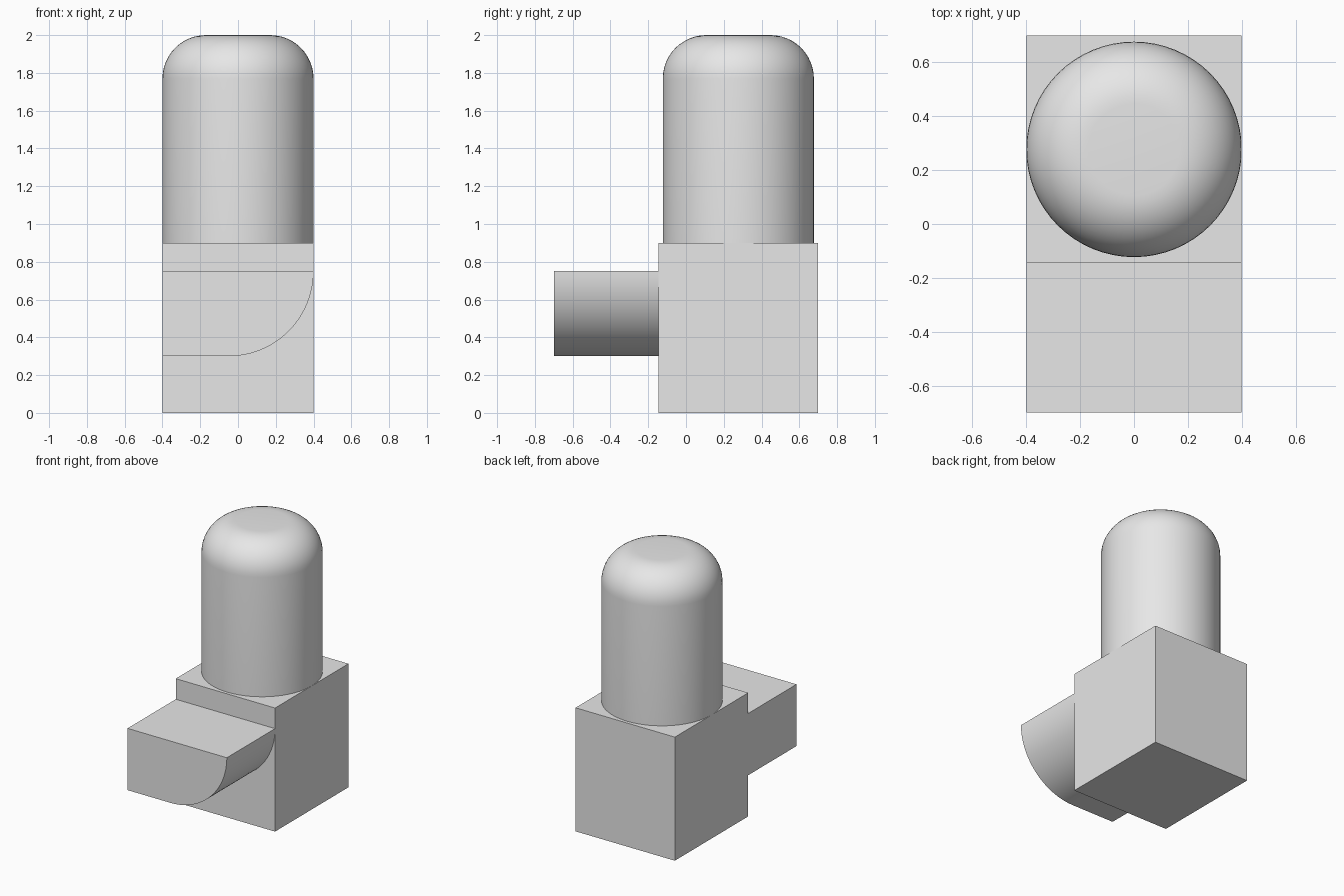
import bpy
import bmesh
from math import cos, sin, pi, radians

cube = bpy.data.objects.get("Cube")
if cube:
    bpy.data.objects.remove(cube, do_unlink=True)

grey = bpy.data.materials.new("light_grey")
grey.use_nodes = True
colour = (0.8, 0.8, 0.8, 1)
grey.diffuse_color = colour
grey.node_tree.nodes["Principled BSDF"].inputs["Base Color"].default_value = colour

WIDTH = 0.8
HALF = WIDTH / 2
FRONT, BLOCK_FRONT, BACK = -0.7, -0.145, 0.7
BLOCK_TOP = 0.9


def finish(name, bm, smooth_angle=None):
    """Turn a bmesh into a named, coloured object."""
    bmesh.ops.recalc_face_normals(bm, faces=bm.faces)
    mesh = bpy.data.meshes.new(name)
    bm.to_mesh(mesh)
    bm.free()
    mesh.materials.append(grey)
    obj = bpy.data.objects.new(name, mesh)
    bpy.context.collection.objects.link(obj)
    if smooth_angle:
        bpy.ops.object.select_all(action='DESELECT')
        obj.select_set(True)
        bpy.context.view_layer.objects.active = obj
        bpy.ops.object.shade_smooth_by_angle(angle=radians(smooth_angle))
    return obj


def arc(cx, cz, r, start, end, steps):
    """Points on a circular arc, angles in units of pi."""
    angles = [pi * (start + (end - start) * i / steps) for i in range(steps + 1)]
    return [(cx + r * cos(a), cz + r * sin(a)) for a in angles]


# Square base block
bm = bmesh.new()
bmesh.ops.create_cube(bm, size=1)
for v in bm.verts:
    v.co.x *= WIDTH
    v.co.y = BACK if v.co.y > 0 else BLOCK_FRONT
    v.co.z = BLOCK_TOP if v.co.z > 0 else 0
finish("base_block", bm)

# Front ledge: flat on top, one lower edge rounded, extruded forward
LEDGE_TOP, LEDGE_R = 0.75, 0.45
outline = [(-HALF, LEDGE_TOP), (-HALF, LEDGE_TOP - LEDGE_R)]
outline += arc(HALF - LEDGE_R, LEDGE_TOP, LEDGE_R, -0.5, 0, 24)
bm = bmesh.new()
face = bm.faces.new([bm.verts.new((x, FRONT, z)) for x, z in outline])
extruded = bmesh.ops.extrude_face_region(bm, geom=[face], use_keep_orig=True)
moved = [g for g in extruded["geom"] if isinstance(g, bmesh.types.BMVert)]
bmesh.ops.translate(bm, verts=moved, vec=(0, BLOCK_FRONT - FRONT, 0))
finish("front_ledge", bm, 30)

# Upright cylinder with a rounded shoulder and a flat top
TOP, SHOULDER, AXIS_Y, SIDES = 2.0, 0.23, 0.277, 64
profile = [(HALF, BLOCK_TOP)] + arc(HALF - SHOULDER, TOP - SHOULDER, SHOULDER, 0, 0.5, 12)
bm = bmesh.new()
rings = []
for r, z in profile:
    rings.append([bm.verts.new((r * cos(2 * pi * i / SIDES),
                                AXIS_Y + r * sin(2 * pi * i / SIDES), z))
                  for i in range(SIDES)])
for low, high in zip(rings, rings[1:]):
    for i in range(SIDES):
        j = (i + 1) % SIDES
        bm.faces.new((low[i], low[j], high[j], high[i]))
bm.faces.new(rings[0])
bm.faces.new(rings[-1])
finish("domed_cylinder", bm, 30)
